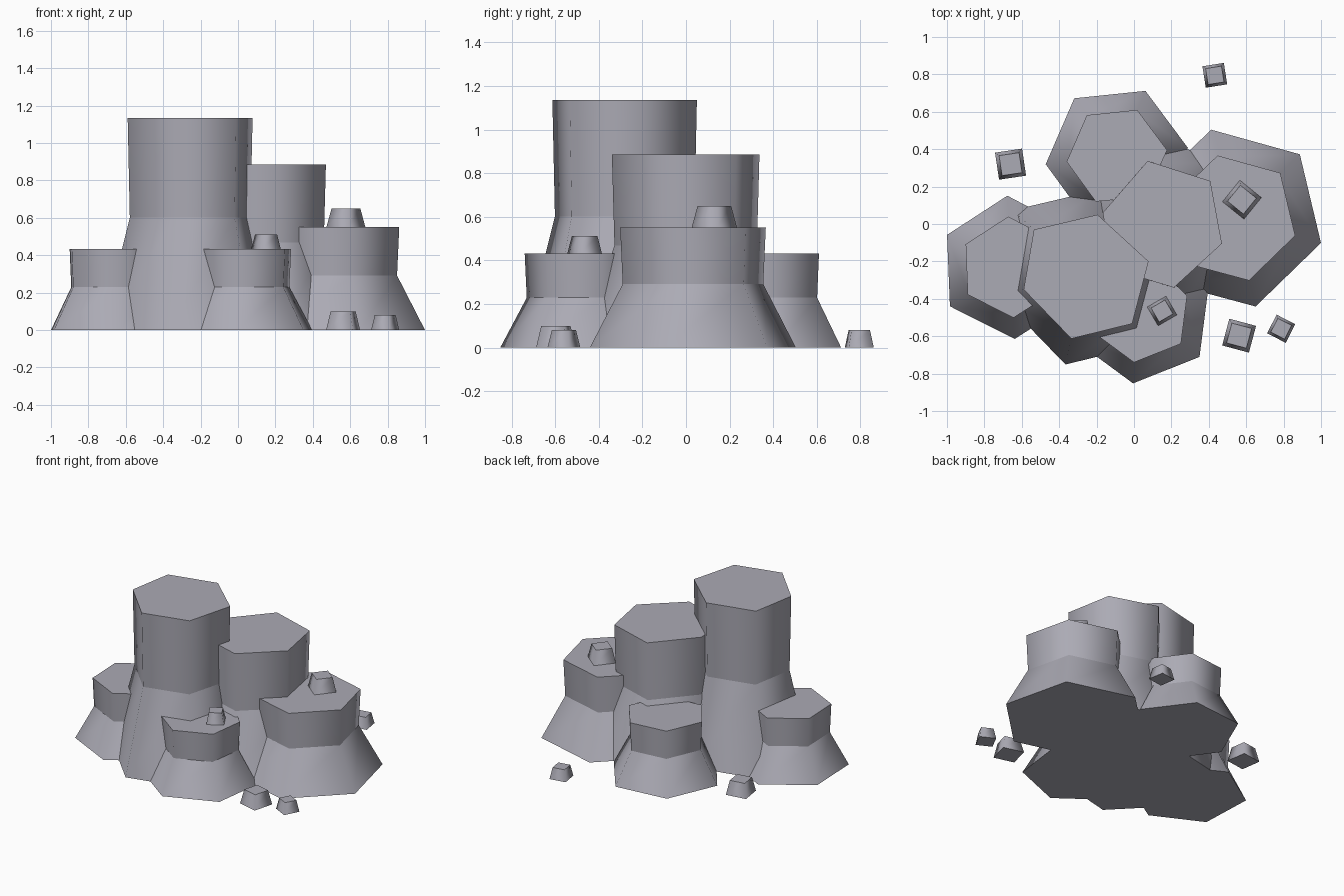
import bpy, bmesh, math

if "Cube" in bpy.data.objects:
    bpy.data.objects.remove(bpy.data.objects["Cube"])

# Dark, faintly violet stone
stone = bpy.data.materials.new("stone")
stone.diffuse_color = (0.41, 0.405, 0.46, 1)
stone.use_nodes = True
stone.node_tree.nodes["Principled BSDF"].inputs["Base Color"].default_value = stone.diffuse_color


def loft(name, rings):
    """Close a stack of matching point rings; keep the ring edges crisp."""
    bm = bmesh.new()
    loops = [[bm.verts.new(p) for p in ring] for ring in rings]
    n = len(loops[0])
    for lo, hi in zip(loops, loops[1:]):
        for i in range(n):
            f = bm.faces.new((lo[i], lo[(i + 1) % n], hi[(i + 1) % n], hi[i]))
            f.smooth = True
    bm.faces.new(loops[0][::-1])
    bm.faces.new(loops[-1])
    bmesh.ops.recalc_face_normals(bm, faces=bm.faces)
    for e in bm.edges:
        e.smooth = abs(e.verts[0].co.z - e.verts[1].co.z) > 1e-5
    me = bpy.data.meshes.new(name)
    bm.to_mesh(me)
    bm.free()
    me.materials.append(stone)
    bpy.context.collection.objects.link(bpy.data.objects.new(name, me))


def column(name, cx, cy, height, outline):
    """Irregular hexagonal rock column: wide foot, slight waist, flat top."""
    rings = [[(cx + dx * s, cy + dy * s, z) for dx, dy in outline]
             for s, z in ((1.415, 0), (0.965, 0.53 * height), (1, height))]
    loft(name, rings)


def pebble(name, x, y, z, side, height, turn):
    """Small four-sided tapered stone."""
    rings = []
    for s, h in ((1, 0), (0.74, height)):
        r = side * s / math.sqrt(2)
        rings.append([(x + r * math.cos(math.radians(turn + 45 + 90 * k)),
                       y + r * math.sin(math.radians(turn + 45 + 90 * k)), z + h)
                      for k in range(4)])
    loft(name, rings)


# Rock columns: centre, height and top outline relative to the centre
column("tall_column", -0.26, -0.28, 1.135,
       [(.338, .08), (.065, .33), (-.275, .25), (-.33, -.07), (-.075, -.333), (.25, -.253)])
column("middle_column", 0.143, 0.0, 0.885,
       [(.327, -.105), (.265, .23), (-.07, .337), (-.31, .06), (-.26, -.24), (.07, -.34)])
column("right_column", 0.53, 0.033, 0.55,
       [(.332, -.095), (.252, .24), (-.083, .333), (-.335, .09), (-.25, -.245), (.085, -.335)])
column("back_column", -0.09, 0.365, 0.432,
       [(.267, .03), (.107, .245), (-.162, .217), (-.27, -.032), (-.115, -.245), (.155, -.22)])
column("left_column", -0.66, -0.228, 0.432,
       [(.24, -.13), (.23, .14), (-.012, .268), (-.24, .12), (-.229, -.15), (.016, -.273)])
column("front_column", 0.012, -0.47, 0.432,
       [(.272, .087), (.09, .26), (-.18, .2), (-.27, -.08), (-.012, -.27), (.239, -.17)])

# Stones on the ground and on two of the ledges
for i, p in enumerate([
        (0.432, 0.795, 0, .116, .08, 9), (-0.66, 0.32, 0, .146, .10, 8.5),
        (0.562, -0.597, 0, .148, .10, -15), (0.787, -0.56, 0, .112, .08, -27),
        (0.577, 0.13, .55, .148, .10, -39), (0.15, -0.465, .432, .116, .08, 30)]):
    pebble(f"pebble_{i + 1}", *p)
